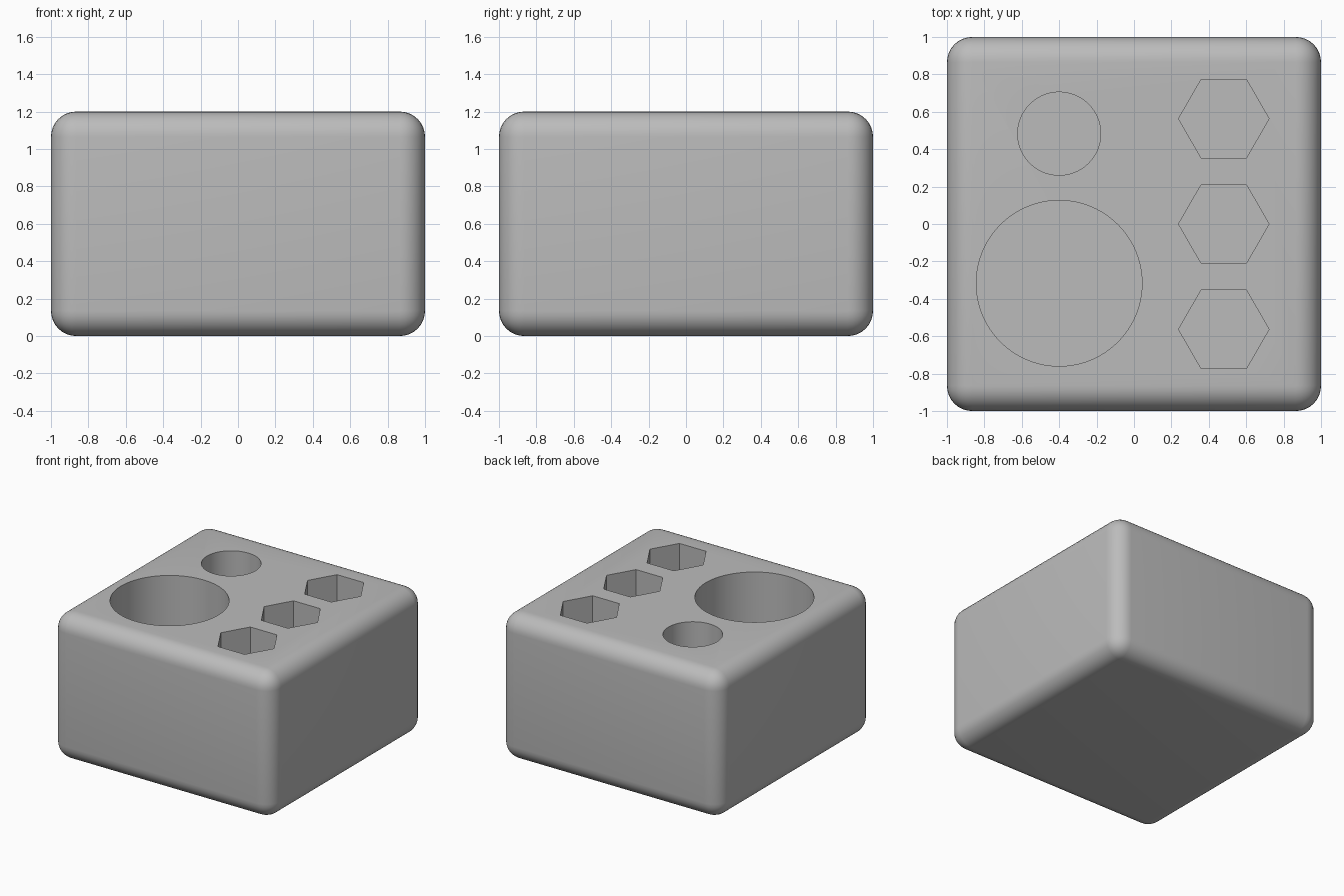
import bpy
import math

cube = bpy.data.objects.get("Cube")
if cube:
    bpy.data.objects.remove(cube, do_unlink=True)

FLOOR = 0.2
TOP = 1.2

# Single grey material
grey = bpy.data.materials.new("plain_grey")
grey.use_nodes = True
colour = (0.5, 0.5, 0.5, 1)
grey.diffuse_color = colour
grey.node_tree.nodes["Principled BSDF"].inputs["Base Color"].default_value = colour

# Rounded block
bpy.ops.mesh.primitive_cube_add(size=2, location=(0, 0, TOP / 2))
block = bpy.context.object
block.name = "holder_block"
block.scale.z = TOP / 2
bpy.ops.object.transform_apply(location=False, rotation=False, scale=True)
block.data.materials.append(grey)
bevel = block.modifiers.new("rounded_edges", "BEVEL")
bevel.width = 0.135
bevel.segments = 8


def cut_hole(name, x, y, radius, sides, turn=0):
    """Sink a vertical pocket into the block from above."""
    depth = TOP + 0.1 - FLOOR
    bpy.ops.mesh.primitive_cylinder_add(
        vertices=sides, radius=radius, depth=depth,
        location=(x, y, FLOOR + depth / 2), rotation=(0, 0, turn))
    cutter = bpy.context.object
    cutter.name = name
    cutter.data.materials.append(grey)
    cutter.hide_render = True
    cutter.hide_set(True)
    cut = block.modifiers.new(name, "BOOLEAN")
    cut.operation = "DIFFERENCE"
    cut.solver = "EXACT"
    cut.object = cutter


# Round pockets
cut_hole("large_round_cutter", -0.4, -0.317, 0.443, 96)
cut_hole("small_round_cutter", -0.4, 0.483, 0.222, 96)

# Row of hexagonal pockets, corners pointing sideways
for i in (-1, 0, 1):
    cut_hole("hex_cutter", 0.48, i * 0.563, 0.242, 6, math.pi / 6)

# Bake the modifiers and remove the cutters
bpy.context.view_layer.objects.active = block
block.select_set(True)
for modifier in list(block.modifiers):
    bpy.ops.object.modifier_apply(modifier=modifier.name)
for obj in list(bpy.data.objects):
    if "_cutter" in obj.name:
        bpy.data.objects.remove(obj, do_unlink=True)

# Smooth rounded surfaces, crisp pocket rims
bpy.ops.object.select_all(action="DESELECT")
block.select_set(True)
bpy.ops.object.shade_smooth_by_angle(angle=math.radians(30))
